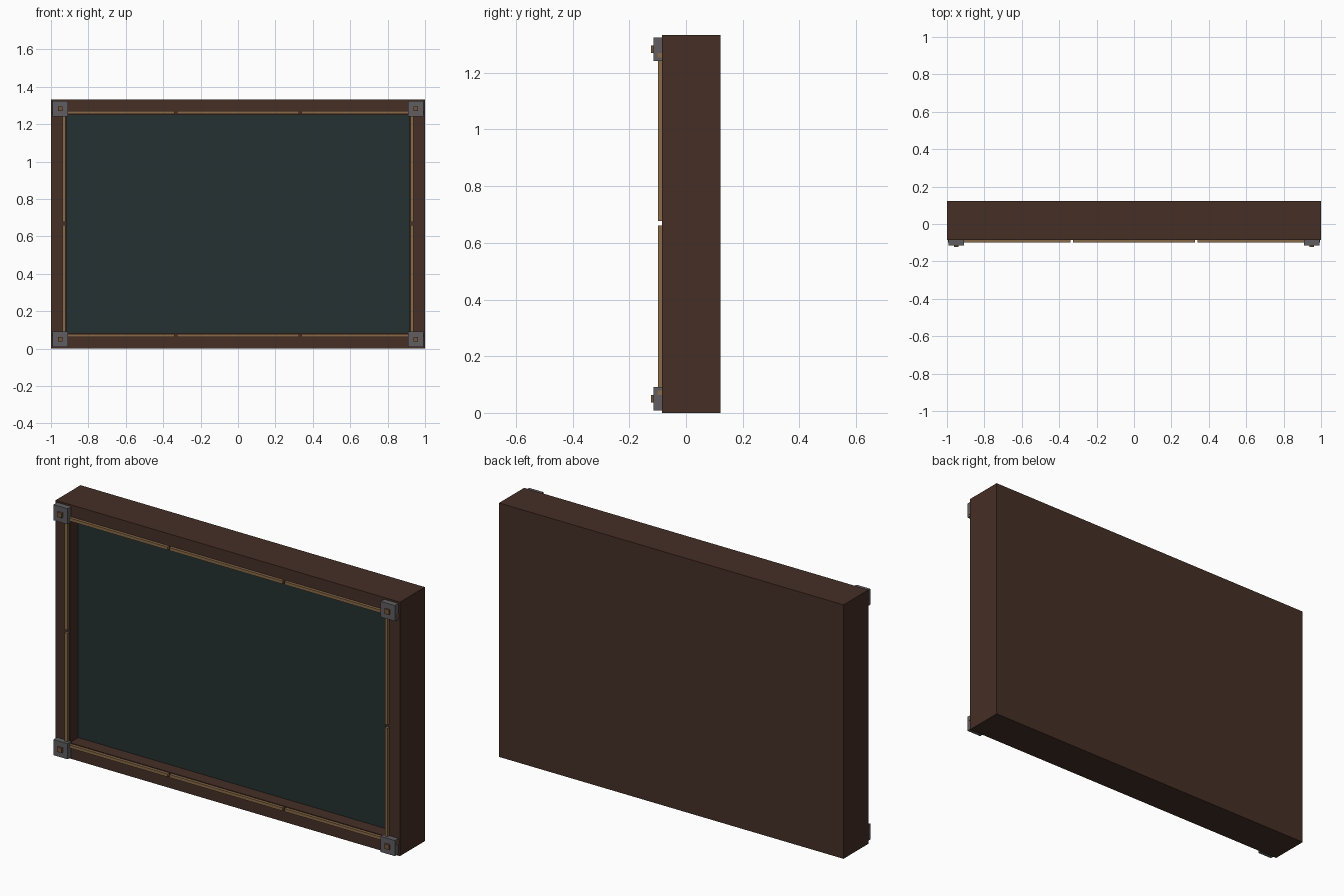
import bpy, bmesh

if "Cube" in bpy.data.objects:
    bpy.data.objects.remove(bpy.data.objects["Cube"])

W, H = 1.0, 1.333            # half width, full height
FRONT, BACK = -0.085, 0.122  # frame faces
BOARD_Y = -0.016             # recessed writing surface
OX, OZ = 0.917, 0.083        # opening half width, border height


def material(name, rgb):
    m = bpy.data.materials.new(name)
    m.diffuse_color = (*rgb, 1)
    m.use_nodes = True
    m.node_tree.nodes["Principled BSDF"].inputs["Base Color"].default_value = m.diffuse_color
    return m


wood = material("dark_wood", (0.060, 0.028, 0.019))
slate = material("green_slate", (0.019, 0.031, 0.031))
brass = material("brass_trim", (0.250, 0.145, 0.065))
iron = material("grey_iron", (0.115, 0.110, 0.120))
stud_mat = material("bronze_stud", (0.170, 0.092, 0.038))


def box(name, lo, hi, mat):
    bm = bmesh.new()
    bmesh.ops.create_cube(bm, size=1)
    for v in bm.verts:
        v.co = [(lo[i] + hi[i]) / 2 + v.co[i] * (hi[i] - lo[i]) for i in range(3)]
    me = bpy.data.meshes.new(name)
    bm.to_mesh(me)
    bm.free()
    ob = bpy.data.objects.new(name, me)
    bpy.context.collection.objects.link(ob)
    me.materials.append(mat)
    return ob


# Frame: solid block whose front is inset and pushed back, leaving a slate floor
frame = box("frame", (-W, FRONT, 0), (W, BACK, H), wood)
frame.data.materials.append(slate)
bm = bmesh.new()
bm.from_mesh(frame.data)
bm.normal_update()
face = next(f for f in bm.faces if f.normal.y < -0.9)
bmesh.ops.inset_region(bm, faces=[face], thickness=OZ, use_even_offset=True)
floor = bmesh.ops.extrude_discrete_faces(bm, faces=[face])["faces"][0]
for v in floor.verts:
    v.co.y = BOARD_Y
floor.material_index = 1
bm.normal_update()
bm.to_mesh(frame.data)
bm.free()

# Brass strips round the opening, split by small gaps
TY0, TY1, GAP, T = -0.100, FRONT + 0.002, 0.006, 0.008
SEG = 2 / 3
for side, z in (("bottom", 0.071), ("top", H - 0.071)):
    for i in range(3):
        x = -W + i * SEG
        box(f"trim_{side}_{i + 1}", (x + GAP, TY0, z - T), (x + SEG - GAP, TY1, z + T), brass)
for side, x in (("left", -0.930), ("right", 0.930)):
    for i in range(2):
        z = i * H / 2
        box(f"trim_{side}_{i + 1}", (x - T, TY0 + 0.001, z + GAP + 0.004),
            (x + T, TY1, z + H / 2 - GAP - 0.004 * i), brass)

# Iron corner plates with square studs
for sx, xn in ((-1, "left"), (1, "right")):
    for z, zn in ((0.050, "bottom"), (H - 0.050, "top")):
        x, r, s = sx * 0.95, 0.041, 0.013
        box(f"corner_plate_{zn}_{xn}", (x - r, -0.115, z - r), (x + r, TY1, z + r), iron)
        box(f"stud_{zn}_{xn}", (x - s, -0.124, z - s), (x + s, -0.113, z + s), stud_mat)
